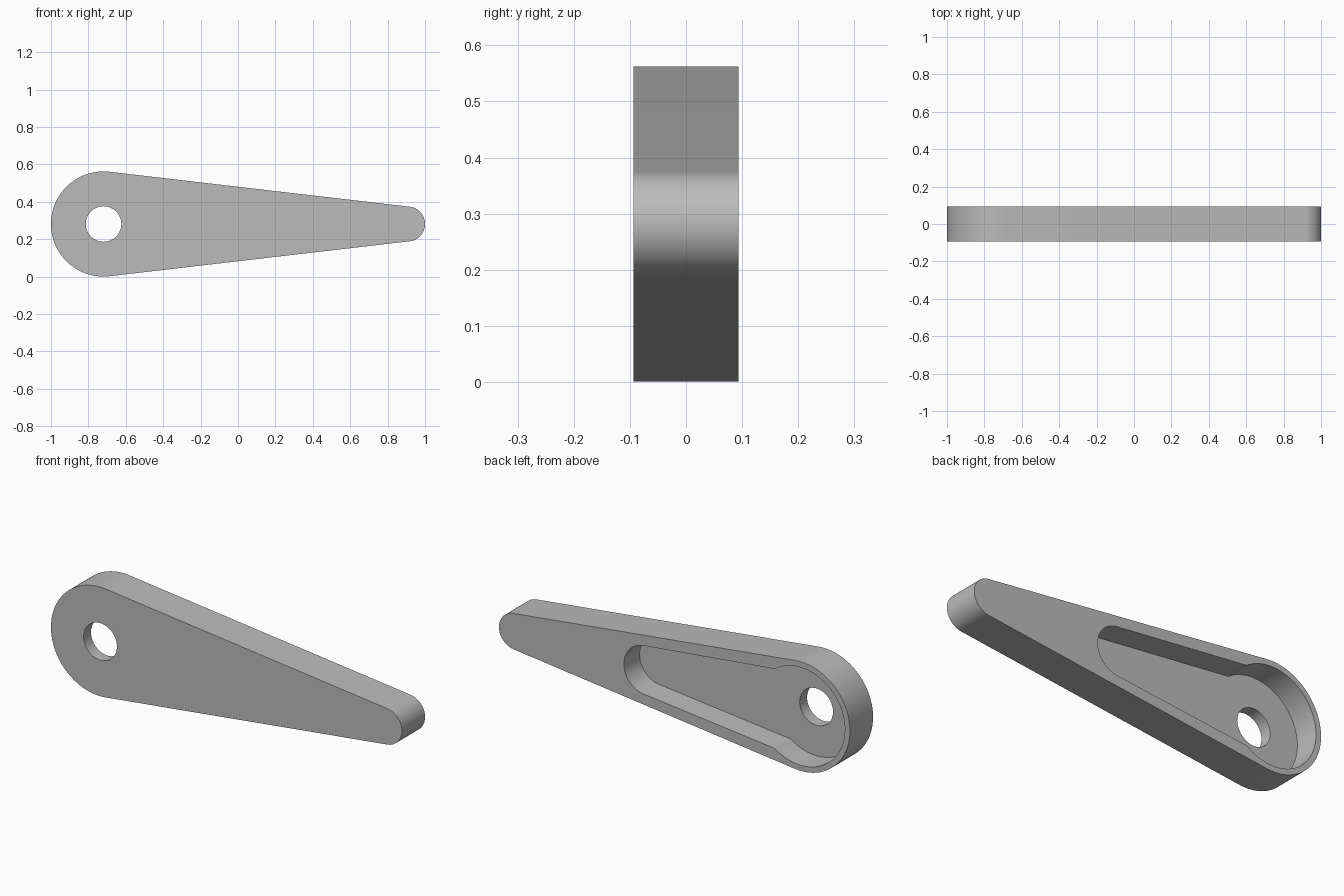
import bpy
import bmesh
from math import acos, atan2, cos, sin, pi, radians

cube = bpy.data.objects.get("Cube")
if cube:
    bpy.data.objects.remove(cube, do_unlink=True)

MID_Z = 0.2815       # height of the arm's centre line
PIVOT_X = -0.719     # centre of the wide round end
TIP_X = 0.907        # centre of the narrow round end
HALF = 0.094         # half the thickness
FLOOR_Y = -0.034     # pocket floor

grey = bpy.data.materials.new("plain grey")
grey.use_nodes = True
colour = (0.5, 0.5, 0.5, 1)
grey.diffuse_color = colour
grey.node_tree.nodes["Principled BSDF"].inputs["Base Color"].default_value = colour


def arc(x, radius, start, end, steps):
    angles = [start + (end - start) * i / steps for i in range(steps + 1)]
    return [(x + radius * cos(a), MID_Z + radius * sin(a)) for a in angles]


def teardrop(r_big, a_big, x_small, r_small, a_small):
    """Two arcs joined by straight sides; angles are measured from +x."""
    return (arc(PIVOT_X, r_big, a_big, 2 * pi - a_big, 72)
            + arc(x_small, r_small, -a_small, a_small, 48))


def plate(name, outline, y_front, y_back):
    bm = bmesh.new()
    face = bm.faces.new([bm.verts.new((x, y_front, z)) for x, z in outline])
    moved = bmesh.ops.extrude_face_region(bm, geom=[face])["geom"]
    verts = [v for v in moved if isinstance(v, bmesh.types.BMVert)]
    bmesh.ops.translate(bm, verts=verts, vec=(0, y_back - y_front, 0))
    bmesh.ops.recalc_face_normals(bm, faces=bm.faces)
    mesh = bpy.data.meshes.new(name)
    bm.to_mesh(mesh)
    bm.free()
    mesh.materials.append(grey)
    obj = bpy.data.objects.new(name, mesh)
    bpy.context.collection.objects.link(obj)
    return obj


# Tapered arm with rounded ends
R_BIG, R_TIP = 0.281, 0.093
tangent = acos((R_BIG - R_TIP) / (TIP_X - PIVOT_X))
arm = plate("lever_arm", teardrop(R_BIG, tangent, TIP_X, R_TIP, tangent), -HALF, HALF)

# Recess in the back: round seat running into a tapered slot
seat_angle = atan2(0.205, 0.147)
pocket = plate("pocket_cutter",
               teardrop(0.252, seat_angle, 0.163, 0.125, tangent), FLOOR_Y, HALF + 0.1)

# Pivot hole through the floor
hole = plate("hole_cutter", arc(PIVOT_X, 0.095, 0, 2 * pi, 64)[:-1], -HALF - 0.1, HALF + 0.1)

bpy.context.view_layer.objects.active = arm
for cutter in (pocket, hole):
    cutter.hide_render = True
    cut = arm.modifiers.new(cutter.name, "BOOLEAN")
    cut.operation = "DIFFERENCE"
    cut.solver = "EXACT"
    cut.object = cutter
    bpy.ops.object.modifier_apply(modifier=cut.name)
    bpy.data.objects.remove(cutter, do_unlink=True)

# Smooth round walls, crisp rims
bpy.ops.object.select_all(action="DESELECT")
arm.select_set(True)
bpy.ops.object.shade_smooth_by_angle(angle=radians(25))
